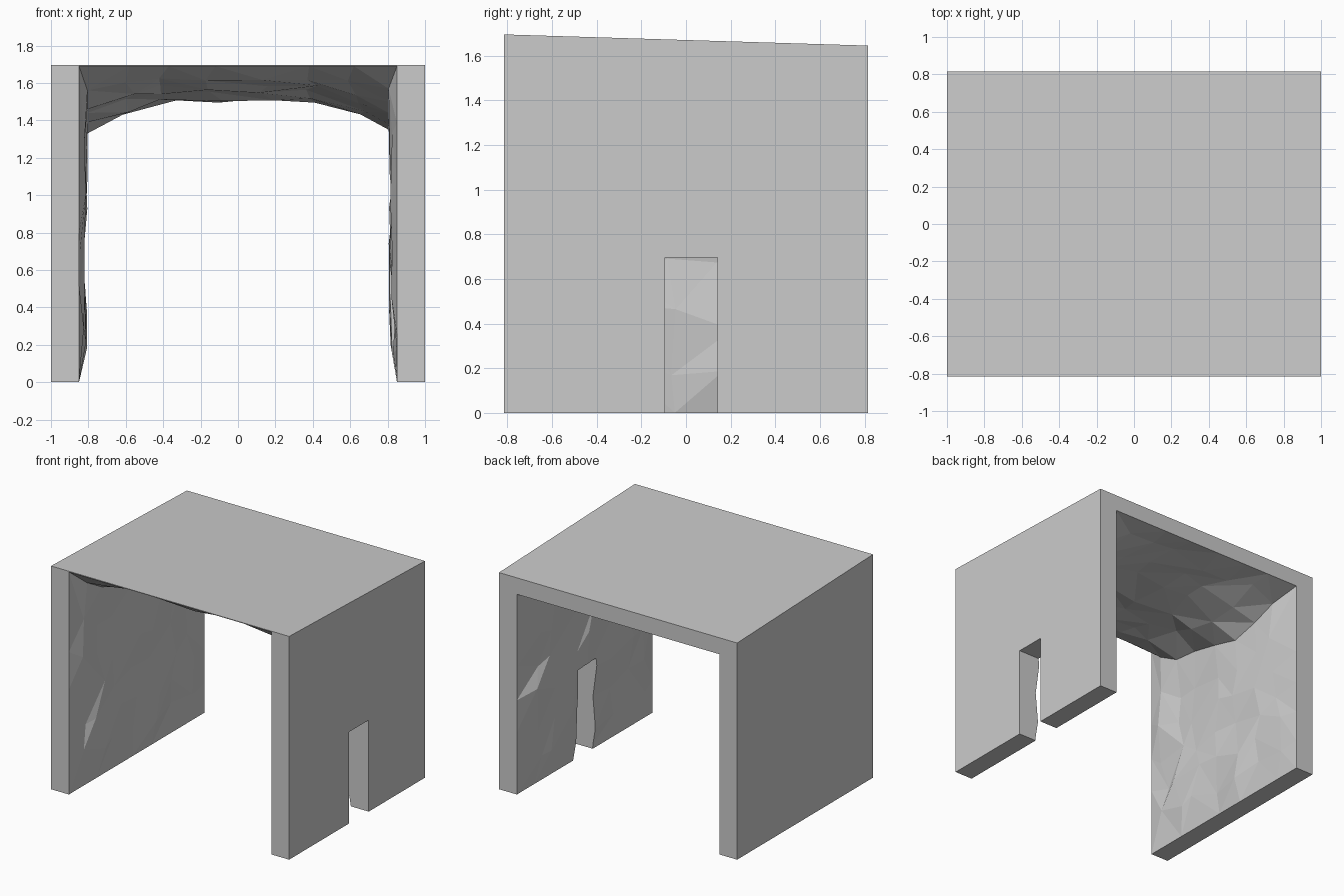
import bpy, bmesh, random
from mathutils import Vector

if "Cube" in bpy.data.objects:
    bpy.data.objects.remove(bpy.data.objects["Cube"])

random.seed(7)
HX, HY = 1.0, 0.815          # half width, half depth
IN = 0.85                    # half width of the opening
TOP_F, TOP_B = 1.695, 1.645  # roof height front / back

# stations along the depth: y, ceiling height, corner height left, corner height right
stations = [(-HY, 1.69, 1.69, 1.69), (-0.66, 1.63, 1.56, 1.57), (-0.48, 1.58, 1.46, 1.50),
            (-0.28, 1.55, 1.44, 1.44), (-0.05, 1.52, 1.39, 1.38), (0.18, 1.51, 1.33, 1.35),
            (0.4, 1.515, 1.38, 1.40), (0.6, 1.52, 1.45, 1.46), (HY, 1.52, 1.52, 1.52)]
wall_levels = [0, 0.15, 0.31, 0.47, 0.64, 0.82]
ceiling_x = [-0.58, -0.37, -0.12, 0.14, 0.38, 0.62]


def jitter(a):
    return random.uniform(-a, a)


def inner_profile(i):
    """Rough cave section: up the left wall, across the ceiling, down the right wall."""
    y, zc, zl, zr = stations[i]
    rough = 0 < i < len(stations) - 1

    def wall(side, zt):
        pts = []
        for k, f in enumerate(wall_levels):
            free = rough and k > 0
            inset = random.uniform(0.0, 0.045) if free else 0
            pts.append(Vector((side * (IN - inset), y + (jitter(0.06) if free else 0),
                               f * zt + (jitter(0.06) if free else 0))))
        pts.append(Vector((side * (IN - (0.045 if rough else 0)), y, zt)))
        return pts

    roof = []
    for x in ceiling_x:
        t = max(0, (abs(x) - 0.37) / 0.45)
        z = zc + ((zl if x < 0 else zr) - zc) * t
        if rough:
            roof.append(Vector((x + jitter(0.06), y + jitter(0.06), z + jitter(0.018))))
        else:
            roof.append(Vector((x, y, zc)))
    return wall(-1, zl) + roof + wall(1, zr)[::-1]


# rock shelter: smooth outer block with a rough inner passage
bm = bmesh.new()
rows = [[bm.verts.new(p) for p in inner_profile(i)] for i in range(len(stations))]
for a, b in zip(rows, rows[1:]):
    for j in range(len(a) - 1):
        q = (a[j], a[j + 1], b[j + 1], b[j])
        tris = ((0, 1, 2), (0, 2, 3)) if random.random() < 0.5 else ((0, 1, 3), (1, 2, 3))
        for t in tris:
            bm.faces.new([q[k] for k in t])


def outer(y, top):
    return [bm.verts.new(p) for p in ((-HX, y, 0), (-HX, y, top), (HX, y, top), (HX, y, 0))]


f, b = outer(-HY, TOP_F), outer(HY, TOP_B)
for j in range(3):                                    # outer walls and roof
    bm.faces.new((f[j], f[j + 1], b[j + 1], b[j]))
for o, r in ((f, rows[0]), (b, rows[-1])):            # end frames: two jambs and a lintel
    n = len(wall_levels)
    m = len(r) - 1 - n
    bm.faces.new([o[0], o[1]] + r[n::-1])
    bm.faces.new([o[1], o[2]] + r[m:n - 1:-1])
    bm.faces.new([o[2], o[3]] + r[:m - 1:-1])
bm.faces.new([f[0], b[0]] + [r[0] for r in rows[::-1]])    # feet
bm.faces.new([f[3], b[3]] + [r[-1] for r in rows[::-1]])
bmesh.ops.recalc_face_normals(bm, faces=bm.faces)
me = bpy.data.meshes.new("rock_passage")
bm.to_mesh(me)
bm.free()
passage = bpy.data.objects.new("rock_passage", me)
bpy.context.collection.objects.link(passage)

# doorway through the right wall
bpy.ops.mesh.primitive_cube_add(size=1, location=(0.95, 0.0225, 0.1975))
cutter = bpy.context.object
cutter.name = "doorway_cutter"
cutter.scale = (0.5, 0.235, 0.995)
cutter.hide_render = True
cutter.display_type = 'WIRE'
mod = passage.modifiers.new("doorway", 'BOOLEAN')
mod.object = cutter
mod.operation = 'DIFFERENCE'
mod.solver = 'EXACT'
bpy.context.view_layer.objects.active = passage
bpy.ops.object.modifier_apply(modifier="doorway")
bpy.data.objects.remove(cutter)
